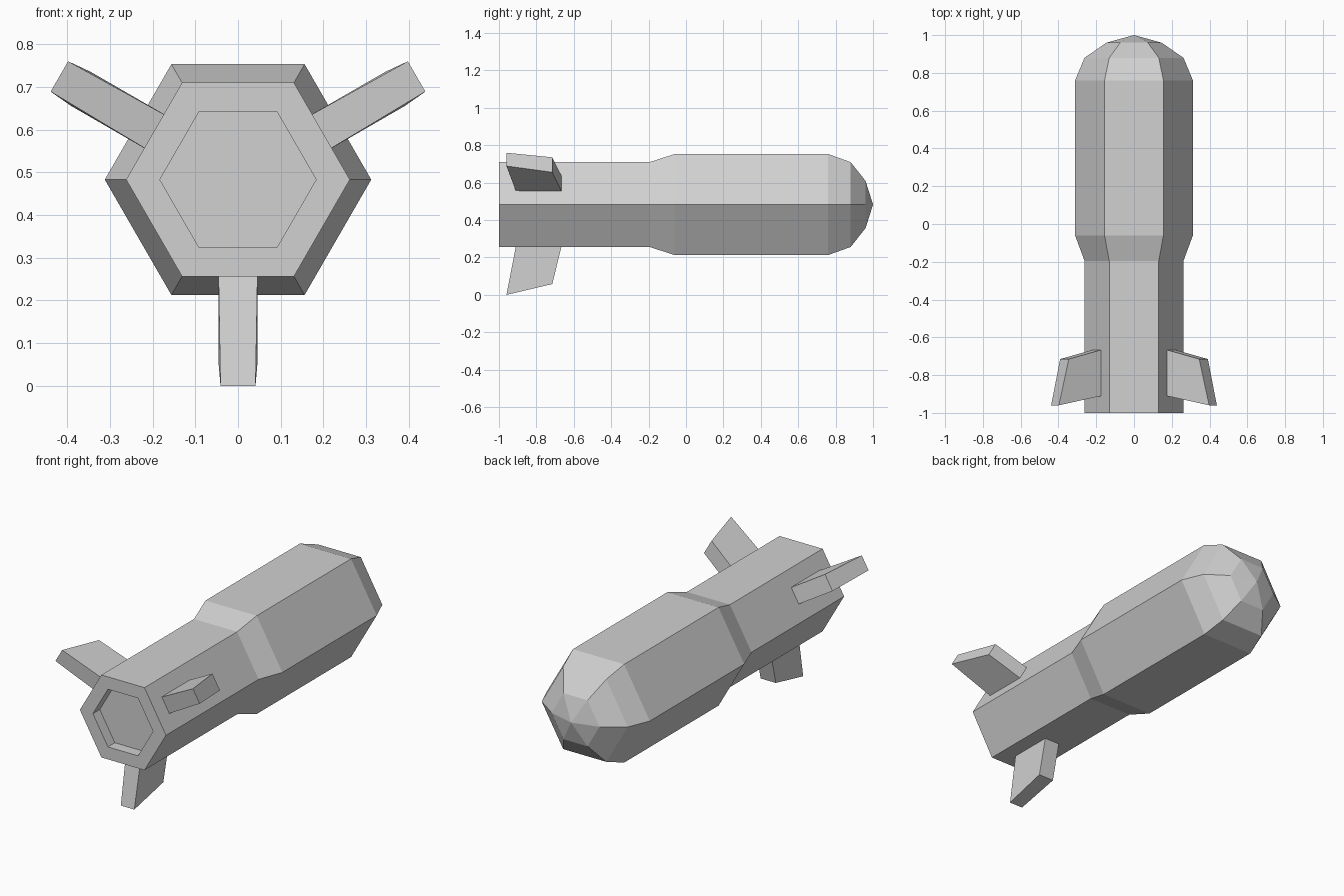
import bpy, bmesh
from math import cos, sin, pi, radians
from mathutils import Matrix, Vector

if "Cube" in bpy.data.objects:
    bpy.data.objects.remove(bpy.data.objects["Cube"], do_unlink=True)

AXIS_Z = 0.483  # height of the body's centre line

# Single grey paint
GREY = (0.64, 0.64, 0.64, 1)
grey = bpy.data.materials.new("grey")
grey.use_nodes = True
grey.diffuse_color = GREY
grey.node_tree.nodes["Principled BSDF"].inputs["Base Color"].default_value = GREY


def finish(bm, name):
    bmesh.ops.recalc_face_normals(bm, faces=bm.faces)
    mesh = bpy.data.meshes.new(name)
    bm.to_mesh(mesh)
    bm.free()
    mesh.materials.append(grey)
    obj = bpy.data.objects.new(name, mesh)
    bpy.context.collection.objects.link(obj)
    return obj


def hex_body(name, profile, nose_y, sides=6):
    """Loft hexagonal rings (radius, y) along y, closed flat at the tail and pointed at the nose."""
    bm = bmesh.new()
    rings = []
    for r, y in profile:
        rings.append([bm.verts.new((r * cos(2 * pi * i / sides), y,
                                    AXIS_Z + r * sin(2 * pi * i / sides)))
                      for i in range(sides)])
    bm.faces.new(rings[0])
    for a, b in zip(rings, rings[1:]):
        for i in range(sides):
            j = (i + 1) % sides
            bm.faces.new((a[i], a[j], b[j], b[i]))
    tip = bm.verts.new((0, nose_y, AXIS_Z))
    for i in range(sides):
        bm.faces.new((rings[-1][i], rings[-1][(i + 1) % sides], tip))
    return finish(bm, name)


def fin(name, angle):
    """Swept slab fin pointing out from the centre line at the given angle."""
    # (y, distance from centre line, half thickness)
    outline = [(-0.905, 0.20, 0.046), (-0.66, 0.20, 0.046),
               (-0.715, 0.425, 0.046), (-0.96, 0.483, 0.041)]
    place = Matrix.Translation((0, 0, AXIS_Z)) @ Matrix.Rotation(-radians(angle), 4, 'Y')
    bm = bmesh.new()
    left, right = [[bm.verts.new(place @ Vector((d, y, s * t))) for y, d, t in outline]
                   for s in (1, -1)]
    bm.faces.new(left)
    bm.faces.new(right)
    for i in range(4):
        j = (i + 1) % 4
        bm.faces.new((left[i], left[j], right[j], right[i]))
    return finish(bm, name)


# Body: nozzle recess, tail, flare, main section and faceted nose
hex_body("body", [(0.183, -0.94), (0.183, -1.0), (0.262, -1.0), (0.262, -0.195),
                  (0.312, -0.06), (0.312, 0.76), (0.262, 0.88), (0.146, 0.96)], 1.0)

# Three tail fins, evenly spaced
for name, angle in (("fin_left", 30), ("fin_right", 150), ("fin_bottom", 270)):
    fin(name, angle)
